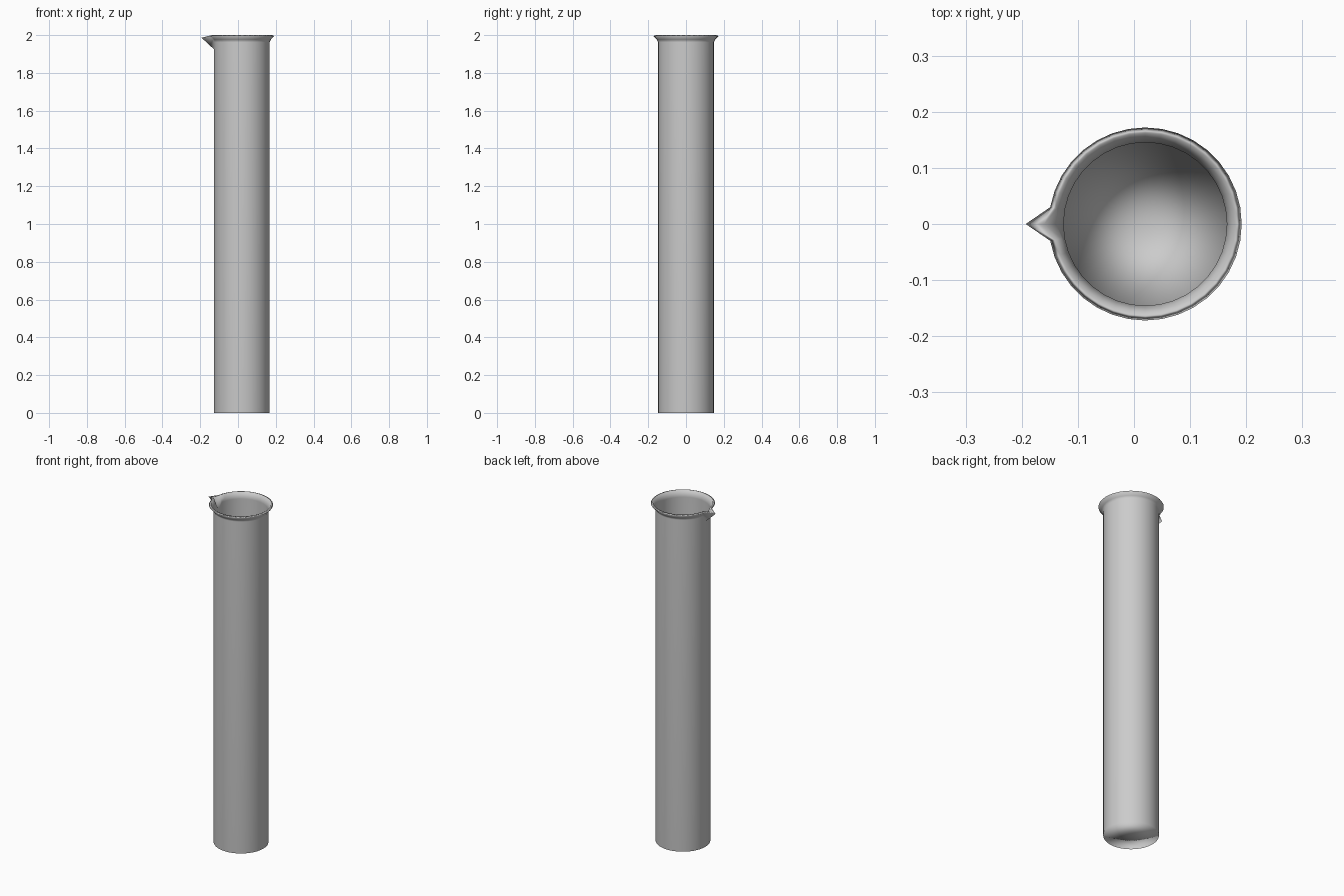
import bpy, bmesh
from math import cos, sin, pi

cube = bpy.data.objects.get("Cube")
if cube:
    bpy.data.objects.remove(cube, do_unlink=True)

SEGMENTS = 36
CENTER_X = 0.02

# One grey glass material
glass = bpy.data.materials.new("grey_glass")
glass.use_nodes = True
grey = (0.6, 0.6, 0.6, 1)
glass.diffuse_color = grey
glass.node_tree.nodes["Principled BSDF"].inputs["Base Color"].default_value = grey

# Wall profile (radius, height): up the outside, over the lip, down the inside
body = [(0.147, 0), (0.147, 1.962), (0.154, 1.976), (0.172, 1.995),
        (0.160, 2.0), (0.151, 1.978), (0.1455, 1.962), (0.1455, 0.002)]
# The same profile where the lip is pulled out into the spout
spout = [(0.147, 0), (0.147, 1.925), (0.168, 1.944), (0.213, 1.986),
         (0.180, 1.990), (0.158, 1.950), (0.1455, 1.928), (0.1455, 0.002)]

bm = bmesh.new()
columns = []
for i in range(SEGMENTS):
    angle = 2 * pi * i / SEGMENTS
    profile = spout if i == SEGMENTS // 2 else body
    columns.append([bm.verts.new((CENTER_X + r * cos(angle), r * sin(angle), z))
                    for r, z in profile])

# Floor centres, outside and inside
under = bm.verts.new((CENTER_X, 0, 0))
floor = bm.verts.new((CENTER_X, 0, 0.002))

for i, a in enumerate(columns):
    b = columns[(i + 1) % SEGMENTS]
    for k in range(len(body) - 1):
        bm.faces.new((a[k], b[k], b[k + 1], a[k + 1]))
    bm.faces.new((under, b[0], a[0]))
    bm.faces.new((floor, a[-1], b[-1]))

for face in bm.faces:
    face.smooth = True
bm.normal_update()

mesh = bpy.data.meshes.new("measuring_tube")
bm.to_mesh(mesh)
bm.free()
mesh.materials.append(glass)
tube = bpy.data.objects.new("measuring_tube", mesh)
bpy.context.collection.objects.link(tube)

# Large wall faces lead the shading, so the long wall stays even
weighted = tube.modifiers.new("even_wall_shading", 'WEIGHTED_NORMAL')
weighted.mode = 'FACE_AREA'
